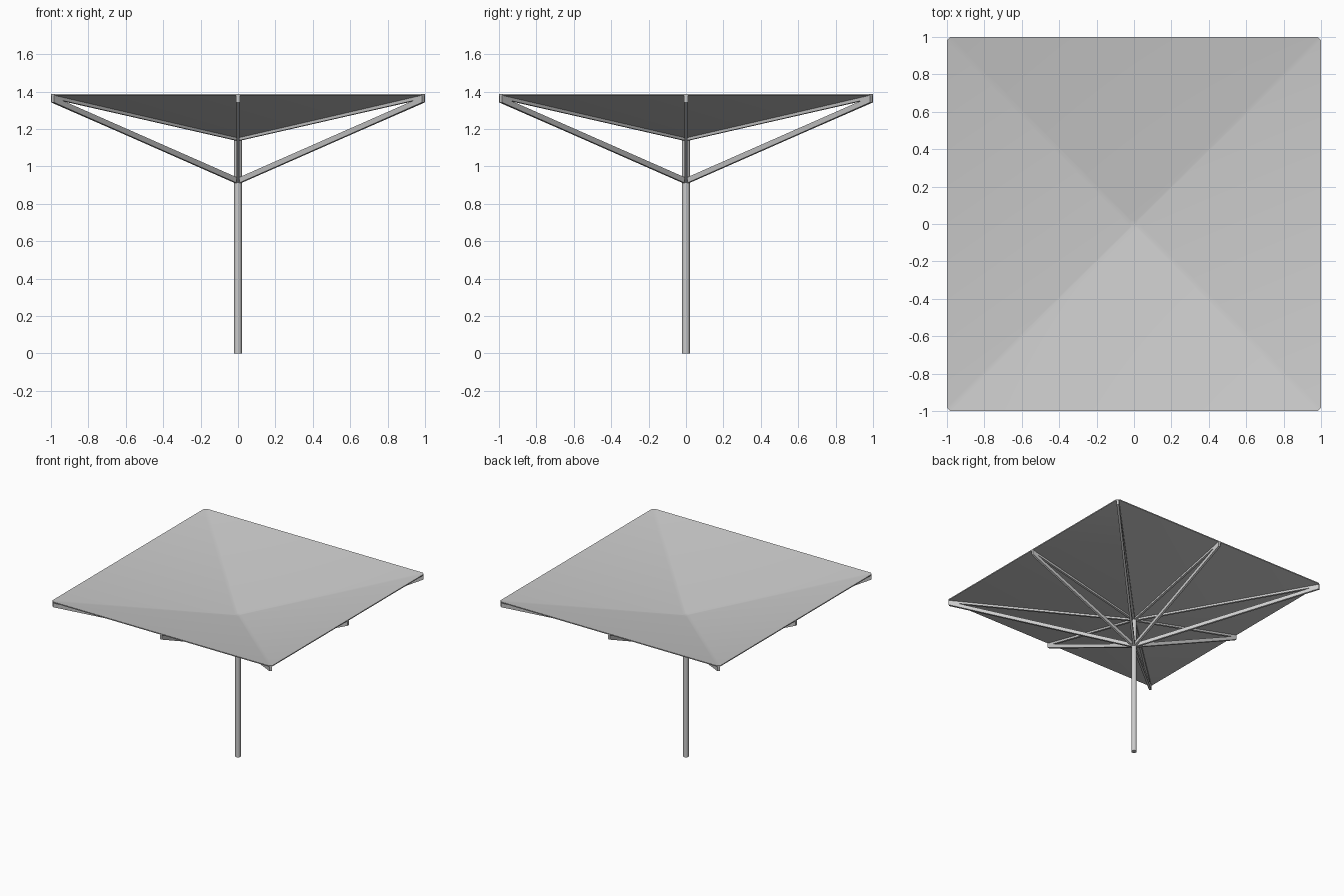
import bpy, bmesh, math
from mathutils import Matrix, Vector

if "Cube" in bpy.data.objects:
    bpy.data.objects.remove(bpy.data.objects["Cube"])


def finish(name, bm):
    bmesh.ops.recalc_face_normals(bm, faces=bm.faces[:])
    me = bpy.data.meshes.new(name)
    bm.to_mesh(me)
    bm.free()
    ob = bpy.data.objects.new(name, me)
    bpy.context.collection.objects.link(ob)
    return ob


def smooth(ob, angle):
    bpy.ops.object.select_all(action='DESELECT')
    ob.select_set(True)
    bpy.context.view_layer.objects.active = ob
    bpy.ops.object.shade_smooth_by_angle(angle=math.radians(angle))


def radial_bar(name, profile, width, angle):
    """Extrude a (radius, z) outline to a width and turn it about the pole."""
    bm = bmesh.new()
    face = bm.faces.new([bm.verts.new((r, -width / 2, z)) for r, z in profile])
    ext = bmesh.ops.extrude_face_region(bm, geom=[face])
    bmesh.ops.translate(bm, vec=(0, width, 0),
                        verts=[v for v in ext['geom'] if isinstance(v, bmesh.types.BMVert)])
    bmesh.ops.transform(bm, matrix=Matrix.Rotation(angle, 4, 'Z'), verts=bm.verts[:])
    return finish(name, bm)


# Pole
bm = bmesh.new()
bmesh.ops.create_cone(bm, cap_ends=True, segments=12, radius1=0.021, radius2=0.021,
                      depth=1.15, matrix=Matrix.Translation((0, 0, 0.575)))
smooth(finish("pole", bm), 35)

# Canopy: inverted pyramid with clipped corners, thin sheet
bm = bmesh.new()


def ring(half, clip, z):
    pts = []
    for k in range(4):
        rot = Matrix.Rotation(k * math.pi / 2, 3, 'Z')
        for x, y in ((half, half - clip), (half - clip, half)):
            pts.append(bm.verts.new(rot @ Vector((x, y, z))))
    return pts


rings = [ring(1.0, 0.02, 1.388), ring(0.02, 0.006, 1.162),
         ring(0.02, 0.006, 1.154), ring(1.0, 0.02, 1.380)]
for a, b in zip(rings, rings[1:] + rings[:1]):
    if a is rings[1]:
        continue
    for i in range(8):
        j = (i + 1) % 8
        bm.faces.new((a[i], a[j], b[j], b[i]))
bm.faces.new(rings[1])
bm.faces.new(rings[2])
smooth(finish("canopy", bm), 30)

# Eight upper ribs, lower struts and end blocks, to corners and edge middles
for k in range(8):
    angle = k * math.pi / 4
    end = 1.0 if k % 2 == 0 else 1.40
    w = 0.018
    radial_bar(f"canopy_rib_{k}", [(0, 1.136), (end, 1.362), (end, 1.382), (0, 1.156)], w, angle)
    radial_bar(f"strut_{k}", [(0, 0.906), (end, 1.342), (end, 1.372), (0, 0.936)], w, angle)
    radial_bar(f"end_block_{k}", [(end - 0.02, 1.338), (end, 1.343), (end, 1.383),
                                  (end - 0.02, 1.378)], w + 0.001, angle)
